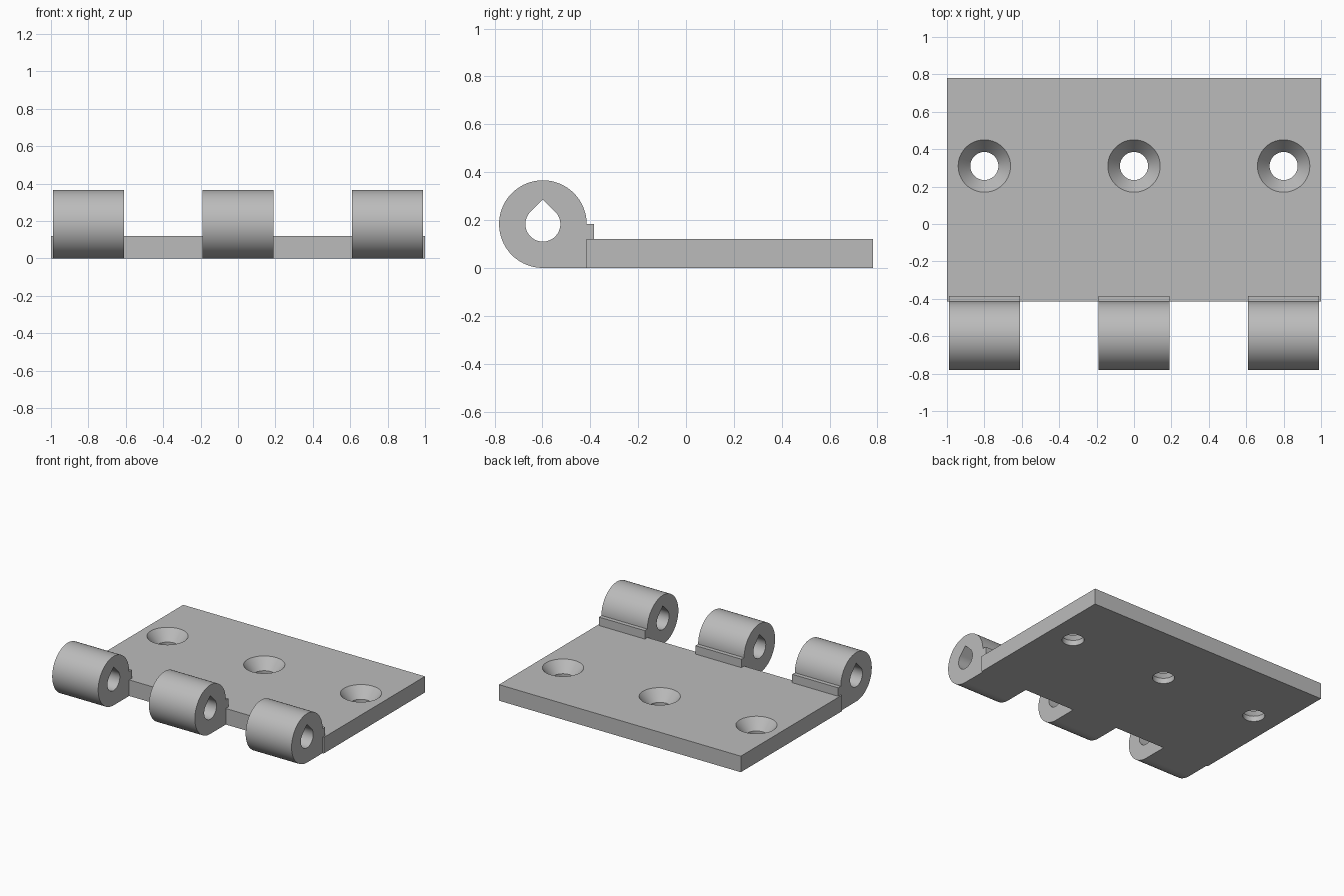
import bpy, bmesh, math

if "Cube" in bpy.data.objects:
    bpy.data.objects.remove(bpy.data.objects["Cube"])

metal = bpy.data.materials.new("grey metal")
metal.diffuse_color = (0.5, 0.5, 0.5, 1)
metal.use_nodes = True
metal.node_tree.nodes["Principled BSDF"].inputs["Base Color"].default_value = metal.diffuse_color


def make_object(name, bm):
    bmesh.ops.recalc_face_normals(bm, faces=bm.faces[:])
    mesh = bpy.data.meshes.new(name)
    bm.to_mesh(mesh)
    bm.free()
    mesh.materials.append(metal)
    ob = bpy.data.objects.new(name, mesh)
    bpy.context.collection.objects.link(ob)
    return ob


def arc(cy, cz, r, a0, a1, n):
    angles = [math.radians(a0 + (a1 - a0) * i / n) for i in range(n + 1)]
    return [(cy + r * math.cos(a), cz + r * math.sin(a)) for a in angles]


def extrude_profile(name, loops, x0, x1):
    """Fill closed (y, z) loops, inner ones as holes, and extrude along x."""
    bm = bmesh.new()
    for loop in loops:
        vs = [bm.verts.new((x0, y, z)) for y, z in loop]
        for a, b in zip(vs, vs[1:] + vs[:1]):
            bm.edges.new((a, b))
    bmesh.ops.triangle_fill(bm, edges=bm.edges[:], use_beauty=True,
                            use_dissolve=False, normal=(1, 0, 0))
    ext = bmesh.ops.extrude_face_region(bm, geom=bm.faces[:], use_keep_orig=True)
    vs = [v for v in ext["geom"] if isinstance(v, bmesh.types.BMVert)]
    bmesh.ops.translate(bm, verts=vs, vec=(x1 - x0, 0, 0))
    return make_object(name, bm)


def lathe(name, profile, x, y, n=64):
    """Closed solid of revolution from (radius, z) points."""
    bm = bmesh.new()
    rings = [[bm.verts.new((x + r * math.cos(2 * math.pi * i / n),
                            y + r * math.sin(2 * math.pi * i / n), z))
              for i in range(n)] for r, z in profile]
    for lo, hi in zip(rings, rings[1:]):
        for i in range(n):
            j = (i + 1) % n
            bm.faces.new((lo[i], lo[j], hi[j], hi[i]))
    bm.faces.new(rings[0][::-1])
    bm.faces.new(rings[-1])
    return make_object(name, bm)


def smooth(ob):
    bpy.ops.object.select_all(action='DESELECT')
    ob.select_set(True)
    bpy.context.view_layer.objects.active = ob
    bpy.ops.object.shade_smooth_by_angle(angle=math.radians(30))


T = 0.12           # plate thickness
EDGE = -0.415      # plate edge next to the knuckles
CY, R = -0.598, 0.183   # knuckle axis and radius

# Hinge leaf with three countersunk screw holes
plate = extrude_profile("hinge_plate",
                        [[(EDGE, 0), (0.781, 0), (0.781, T), (EDGE, T)]], -1, 1)
for x in (-0.8, 0, 0.8):
    cutter = lathe("screw_hole_cutter",
                   [(0.075, -0.05), (0.075, 0.04), (0.14, T), (0.18125, T + 0.05)],
                   x, 0.31)
    mod = plate.modifiers.new("screw_hole", 'BOOLEAN')
    mod.operation = 'DIFFERENCE'
    mod.solver = 'EXACT'
    mod.object = cutter
    bpy.context.view_layer.objects.active = plate
    bpy.ops.object.modifier_apply(modifier=mod.name)
    bpy.data.objects.remove(cutter)
smooth(plate)

# Knuckles: round barrel, foot lapping over the plate, teardrop pin hole
outer = arc(CY, R, R, 0, 270, 72) + [(EDGE, 0), (EDGE, T), (-0.384, T), (-0.384, R)]
r = 0.073
pin_hole = arc(CY, R, r, 135, 405, 48) + [(CY, R + r * math.sqrt(2))]
for side, x in (("left", -0.8), ("middle", 0), ("right", 0.8)):
    smooth(extrude_profile(side + "_knuckle", [outer, pin_hole], x - 0.19, x + 0.19))
